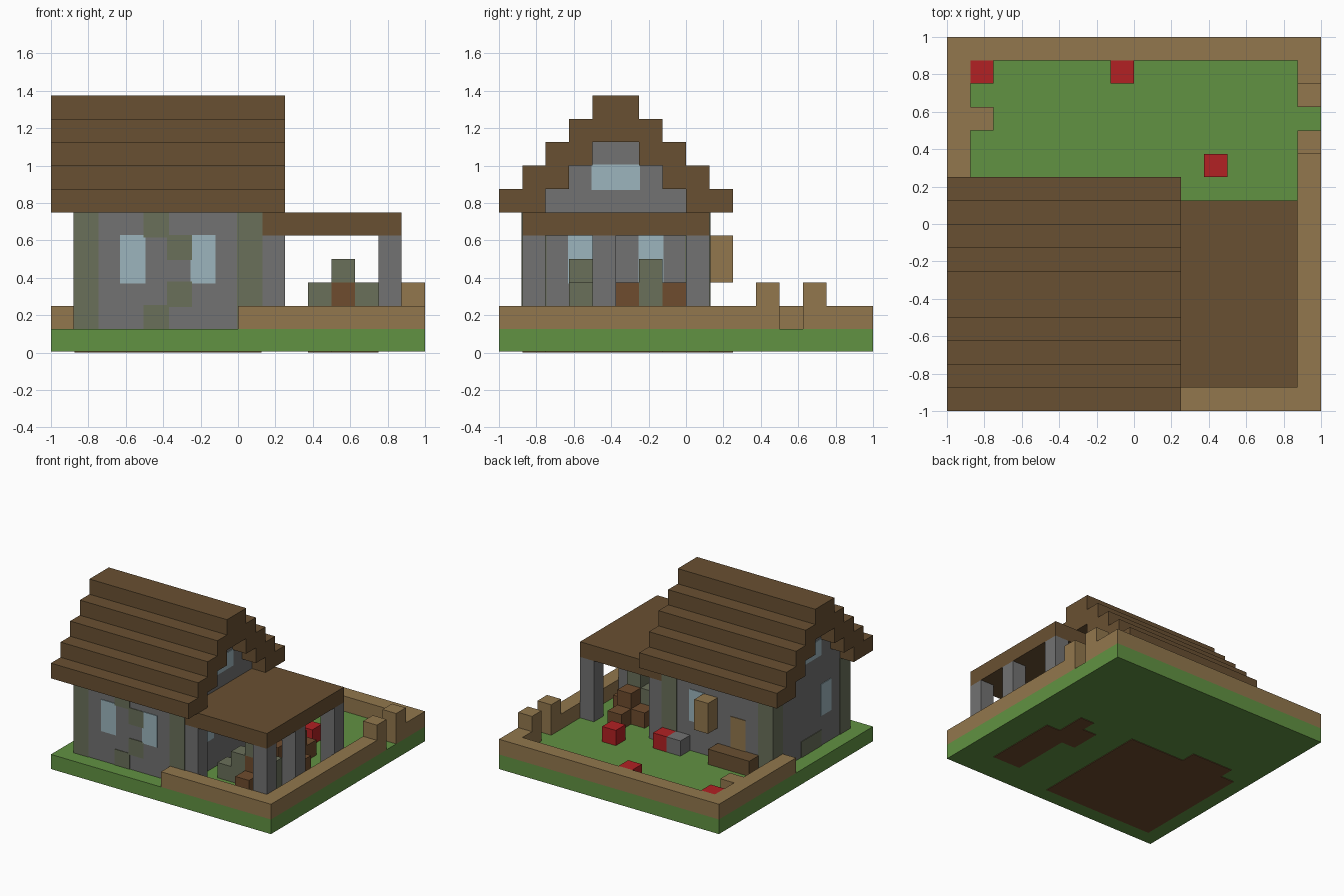
import bpy
import bmesh
from mathutils import Matrix, Vector

start_cube = bpy.data.objects.get("Cube")
if start_cube:
    bpy.data.objects.remove(start_cube, do_unlink=True)

UNIT = 0.125      # edge of one building block
HALF = 8          # blocks from the middle to the edge
THIN = 0.04       # thickness of painted plates, in blocks


def material(name, rgb):
    linear = [((c / 255 + 0.055) / 1.055) ** 2.4 for c in rgb]
    mat = bpy.data.materials.new(name)
    mat.use_nodes = True
    mat.diffuse_color = (*linear, 1)
    shader = next(n for n in mat.node_tree.nodes if n.type == "BSDF_PRINCIPLED")
    shader.inputs["Base Color"].default_value = (*linear, 1)
    return mat


grass = material("grass green", (97, 146, 66))
timber = material("timber brown", (105, 80, 50))
dirt = material("dirt brown", (110, 76, 46))
path_tan = material("sandy tan", (146, 119, 77))
stone = material("stone grey", (114, 114, 114))
moss = material("mossy stone", (106, 112, 90))
glass = material("pale glass", (156, 181, 189))
red = material("flower red", (178, 33, 35))


def block(x, y, z, wide=1, deep=1, high=1):
    """A box given by its low corner and its size, in blocks."""
    return Vector((x, y, z)), Vector((wide, deep, high))


def part(name, mat, blocks, grow=0):
    """Join several boxes into one named object; grow pushes faces outward."""
    bm = bmesh.new()
    for corner, size in blocks:
        centre = (corner + size / 2 - Vector((HALF, HALF, 0))) * UNIT
        scale = (size + Vector((grow, grow, grow)) * 2) * UNIT
        bmesh.ops.create_cube(bm, size=1, matrix=Matrix.Translation(centre) @ Matrix.Diagonal(scale).to_4x4())
    mesh = bpy.data.meshes.new(name)
    bm.to_mesh(mesh)
    bm.free()
    mesh.materials.append(mat)
    bpy.context.collection.objects.link(bpy.data.objects.new(name, mesh))


# Ground slab with earth showing underneath
part("lawn", grass, [block(0, 0, THIN, wide=16, deep=16, high=1 - THIN)])
part("earth_underside", dirt, [
    block(1, 1, 0, wide=8, deep=8, high=THIN),
    block(2, 9, 0, wide=3, high=THIN),
    block(12, 2, 0, wide=2, deep=5, high=THIN),
    block(11, 6, 0, deep=2, high=THIN),
    block(12, 7, 0, deep=2, high=THIN),
])

# Low border wall with a gateway on the right side
part("border_wall", path_tan, [
    block(8, 0, 1, wide=8),
    block(15, 1, 1, deep=11),
    block(15, 13, 1, deep=2),
    block(0, 15, 1, wide=16),
    block(0, 8, 1, deep=7),
    block(1, 12, 1),
])
part("gate_posts", path_tan, [block(15, y, 2) for y in (11, 13)])

# House body and stepped gables
part("house_walls", stone, [block(1, 1, 1, wide=8, deep=8, high=5)])
part("gables", stone, [
    block(1, 2 + i, 6 + i, wide=8, deep=6 - 2 * i) for i in range(3)
])

# Stepped roof, two blocks deep per step, closed by a ridge
steps = [block(0, y, 6 + i, wide=10, deep=2)
         for i in range(4) for y in (i, 8 - i)]
part("main_roof", timber, steps + [block(0, 4, 10, wide=10, deep=2)])

# Mossy corners and patches
part("mossy_corners", moss, [
    block(x, y, 1, high=5 - THIN) for x in (1, 8) for y in (1, 8)
], THIN)
part("mossy_patches", moss, [
    block(4, 1, 1), block(5, 1, 2), block(5, 1, 4), block(4, 1, 5 - THIN),
    block(1, 5, 1), block(1, 4, 1),
], THIN)

# Windows
openings = [block(x, 1, 3, high=2) for x in (3, 6)]
openings += [block(8, y, 3, high=2) for y in (3, 6)]
openings += [block(1, 3, 3, high=2), block(6, 8, 3, high=2)]
part("windows", glass, openings, THIN)
part("gable_windows", glass, [block(x, 4, 7, deep=2) for x in (1, 8)], THIN)

# Back door, doorstep and open shutter
part("back_door", path_tan, [block(3, 8, 1, high=3)], THIN)
part("doorstep", timber, [block(2, 9, 1, wide=3)])
part("shutter", path_tan, [block(5, 9, 3, high=2)])

# Porch roof on stone pillars
part("porch_roof", timber, [block(9, 1, 5, wide=6, deep=8)])
part("porch_pillars", stone, [
    block(x, y, 1, high=4)
    for x, y in ((9, 1), (9, 8), (14, 1), (14, 4), (14, 8))
])

# Heaps of mossy stone and dirt under the porch
part("stone_heap", moss, [
    block(10, 3, 1),
    block(11, 3, 1, high=2),
    block(13, 3, 1, high=2),
    block(12, 3, 3),
    block(11, 6, 1, high=2),
    block(12, 6, 1, high=3),
])
part("dirt_heap", dirt, [
    block(12, 2, 1),
    block(12, 3, 1, high=2),
    block(12, 4, 1),
    block(12, 5, 1, high=2),
    block(13, 4, 1, deep=3),
    block(12, 7, 1, high=2),
    block(11, 7, 1),
    block(12, 8, 1),
])

# Garden blocks
part("flowers", red, [
    block(x, y, 1) for x, y in ((1, 14), (7, 14), (11, 10), (8, 9))
])
part("garden_stone", stone, [block(7, 9, 1)])
